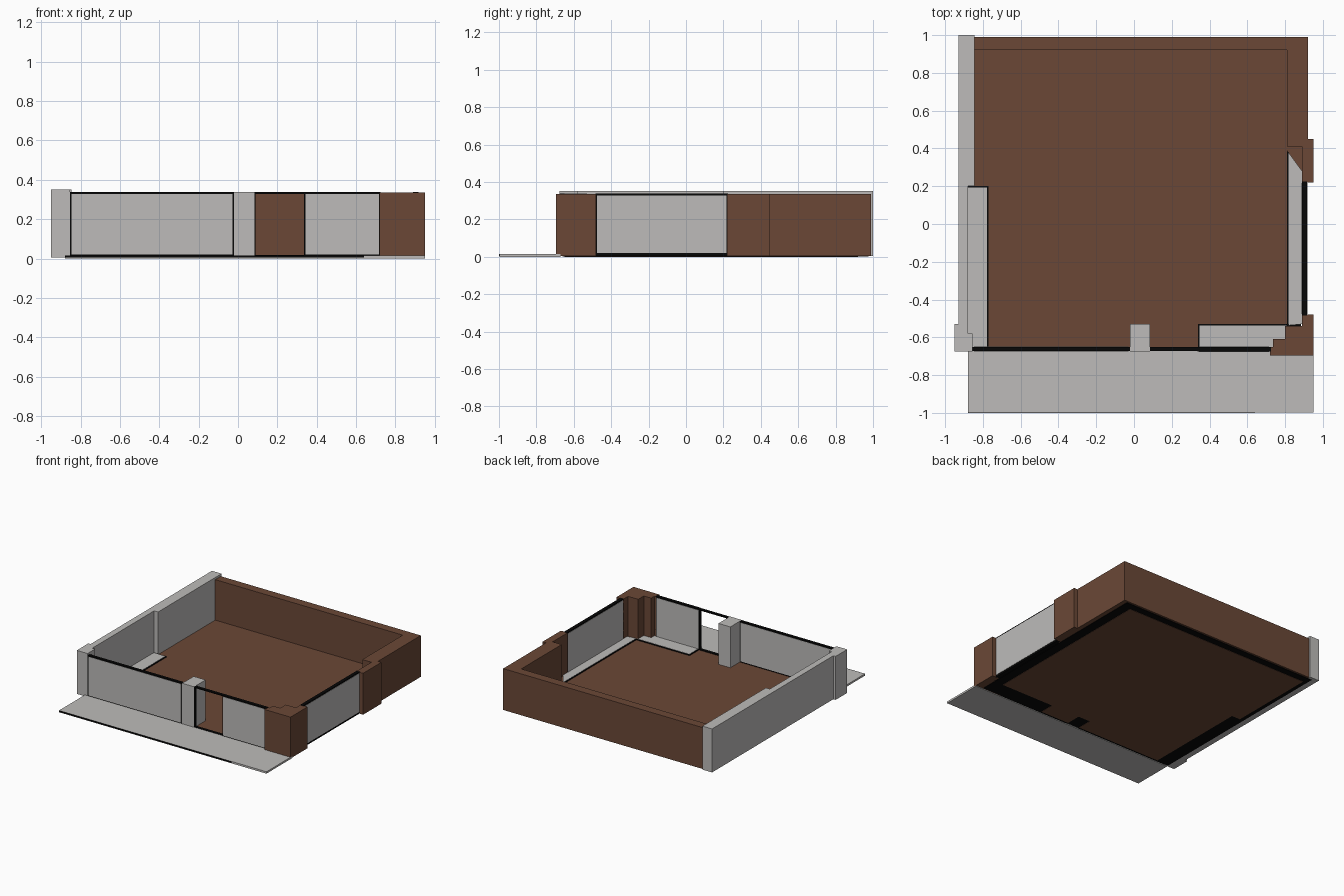
import bpy, bmesh

if "Cube" in bpy.data.objects:
    bpy.data.objects.remove(bpy.data.objects["Cube"])


def material(name, rgb):
    m = bpy.data.materials.new(name)
    m.diffuse_color = (*rgb, 1)
    m.use_nodes = True
    m.node_tree.nodes["Principled BSDF"].inputs["Base Color"].default_value = m.diffuse_color
    return m


GREY = material("light_grey", (0.51, 0.50, 0.49))
BROWN = material("brown", (0.145, 0.064, 0.037))
BLACK = material("black", (0.002, 0.002, 0.002))


def prism(name, pts, z0, z1, mat):
    """Extrude a counter-clockwise plan outline from z0 to z1."""
    bm = bmesh.new()
    face = bm.faces.new([bm.verts.new((x, y, z0)) for x, y in pts])
    top = bmesh.ops.extrude_face_region(bm, geom=[face])["geom"]
    bmesh.ops.translate(bm, vec=(0, 0, z1 - z0),
                        verts=[g for g in top if isinstance(g, bmesh.types.BMVert)])
    bmesh.ops.recalc_face_normals(bm, faces=bm.faces)
    me = bpy.data.meshes.new(name)
    bm.to_mesh(me)
    bm.free()
    me.materials.append(mat)
    ob = bpy.data.objects.new(name, me)
    bpy.context.collection.objects.link(ob)
    return ob


def box(name, x0, x1, y0, y1, z0, z1, mat):
    return prism(name, [(x0, y0), (x1, y0), (x1, y1), (x0, y1)], z0, z1, mat)


LOW, WALL, TALL = 0.005, 0.335, 0.352

# Black base under the walls, brown floor standing proud of it on both sides
box("base_plate", -0.88, 0.885, -0.66, 0.975, 0.002, 0.007, BLACK)
prism("floor", [(-0.77, -0.65), (-0.02, -0.65), (-0.02, -0.53), (0.085, -0.53),
                (0.085, -0.65), (0.34, -0.65), (0.34, -0.53), (0.81, -0.53),
                (0.81, 0.92), (-0.845, 0.92), (-0.845, 0.20), (-0.77, 0.20)],
      0.0, 0.012, BROWN)
box("floor_corner", 0.81, 0.89, 0.2, 0.42, LOW, 0.012, BROWN)

# Front pavement with a dark strip on its front edge
box("front_pavement", -0.88, 0.95, -0.998, -0.67, 0.0, 0.015, GREY)
box("pavement_edge", -0.88, 0.64, -1.0, -0.998, 0.004, 0.015, BLACK)

# Grey left wall, thicker at the back, with front pillar
prism("left_wall", [(-0.93, -0.53), (-0.88, -0.53), (-0.88, 0.20), (-0.845, 0.20),
                    (-0.845, 1.0), (-0.93, 1.0)], LOW, TALL, GREY)
prism("left_front_pillar", [(-0.95, -0.675), (-0.855, -0.675), (-0.855, -0.58),
                            (-0.88, -0.58), (-0.88, -0.53), (-0.95, -0.53)],
      LOW, TALL, GREY)

# Brown back and right walls with pillars
prism("back_and_right_wall", [(-0.845, 0.92), (0.81, 0.92), (0.81, 0.41), (0.89, 0.41),
                              (0.89, 0.22), (0.95, 0.22), (0.95, 0.45), (0.92, 0.45),
                              (0.92, 0.99), (-0.845, 0.99)], LOW, WALL, BROWN)
prism("right_front_pillar", [(0.72, -0.695), (0.95, -0.695), (0.95, -0.48), (0.89, -0.48),
                             (0.89, -0.54), (0.80, -0.54), (0.80, -0.61), (0.735, -0.61),
                             (0.735, -0.65), (0.72, -0.65)], LOW, WALL, BROWN)
box("door_pillar", -0.02, 0.085, -0.675, -0.53, LOW, 0.338, GREY)

# Low ledges: black sides, grey top plate set in from the open edges
E = 0.007
box("left_ledge", -0.88, -0.77, -0.65, 0.20, LOW, 0.018, BLACK)
box("left_ledge_top", -0.88, -0.77 - E, -0.65, 0.20 - E, 0.018, 0.020, GREY)
box("front_ledge", 0.34, 0.81, -0.65, -0.53, LOW, 0.018, BLACK)
box("front_ledge_top", 0.34 + E, 0.81, -0.65, -0.53 - E, 0.018, 0.020, GREY)
ledge = [(0.81, -0.53), (0.89, -0.53), (0.89, 0.28), (0.81, 0.39)]
prism("right_ledge", ledge, LOW, 0.018, BLACK)
prism("right_ledge_top", [(0.81 + E, -0.53 - E)] + ledge[1:3] + [(0.81 + E, 0.38)],
      0.018, 0.020, GREY)


# Windows: black frame slab with grey panes on both faces
def window(name, a0, a1, d0, d1, along_x):
    def part(n, p0, p1, q0, q1, z0, z1, mat):
        if along_x:
            box(n, p0, p1, q0, q1, z0, z1, mat)
        else:
            box(n, q0, q1, p0, p1, z0, z1, mat)
    f = 0.009
    part(name + "_frame", a0, a1, d0, d1, LOW, 0.338, BLACK)
    for side, d in (("near", d0), ("far", d1)):
        part(f"{name}_pane_{side}", a0 + f, a1 - f, d - 0.002, d + 0.002,
             0.02, 0.338 - f, GREY)


window("front_left_window", -0.855, -0.02, -0.673, -0.65, True)
window("front_right_window", 0.335, 0.725, -0.676, -0.65, True)
window("right_window", -0.485, 0.225, 0.89, 0.917, False)

# Door opening: header rail and side post
box("door_header", 0.085, 0.335, -0.673, -0.65, 0.329, 0.338, BLACK)
box("door_post", 0.085, 0.090, -0.673, -0.65, LOW, 0.329, BLACK)
box("door_sill", 0.085, 0.335, -0.673, -0.65, LOW, 0.018, BLACK)
